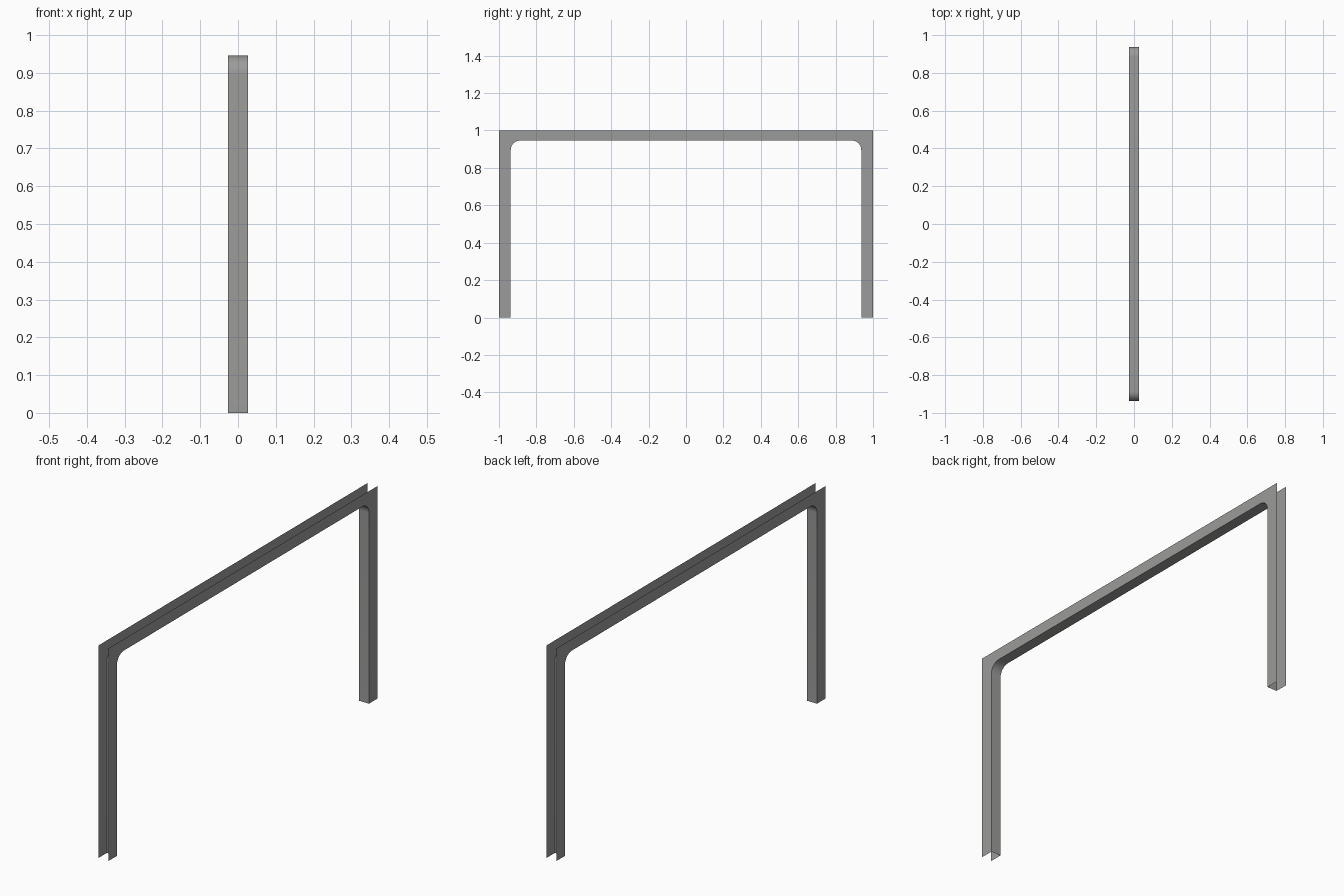
import bpy
import bmesh
from math import sin, cos, pi, radians

cube = bpy.data.objects.get("Cube")
if cube:
    bpy.data.objects.remove(cube, do_unlink=True)

HALF_WIDTH = 0.026     # half of the channel width
SPAN, HEIGHT = 1.0, 1.0
INNER_Y, INNER_Z = 0.937, 0.946
RADIUS, STEPS = 0.05, 10

grey = bpy.data.materials.new("Metal grey")
grey.use_nodes = True
colour = (0.33, 0.33, 0.325, 1)
grey.diffuse_color = colour
grey.node_tree.nodes["Principled BSDF"].inputs["Base Color"].default_value = colour


def inner_path():
    """Inside line of the frame: up one leg, across the beam, down the other."""
    half = [(-INNER_Y, 0)]
    for i in range(STEPS + 1):
        a = pi / 2 * i / STEPS
        half.append((-INNER_Y + RADIUS * (1 - cos(a)),
                     INNER_Z - RADIUS * (1 - sin(a))))
    return half + [(-y, z) for y, z in reversed(half)]


def outer_point(y, z):
    """Foot points go straight out; all others fan to the square corner."""
    return (SPAN if y > 0 else -SPAN, HEIGHT if z > 0 else 0)


def strip(name, side_a, side_b):
    """Surface joining two matching rows of points."""
    bm = bmesh.new()
    a = [bm.verts.new(p) for p in side_a]
    b = [bm.verts.new(p) for p in side_b]
    for i in range(len(a) - 1):
        bm.faces.new((a[i], a[i + 1], b[i + 1], b[i]))
    bmesh.ops.remove_doubles(bm, verts=bm.verts, dist=0.0001)
    mesh = bpy.data.meshes.new(name)
    bm.to_mesh(mesh)
    bm.free()
    mesh.materials.append(grey)
    obj = bpy.data.objects.new(name, mesh)
    bpy.context.collection.objects.link(obj)
    bpy.ops.object.select_all(action="DESELECT")
    obj.select_set(True)
    bpy.context.view_layer.objects.active = obj
    bpy.ops.object.shade_smooth_by_angle(angle=radians(30))


path = inner_path()

# Inner web, lining the opening
strip("inner_web",
      [(HALF_WIDTH, y, z) for y, z in path],
      [(-HALF_WIDTH, y, z) for y, z in path])

# Thin side flanges, facing outward
for name, x in (("left_flange", HALF_WIDTH), ("right_flange", -HALF_WIDTH)):
    inner = [(x, y, z) for y, z in path]
    outer = [(x, *outer_point(y, z)) for y, z in path]
    strip(name, *((outer, inner) if x < 0 else (inner, outer)))
